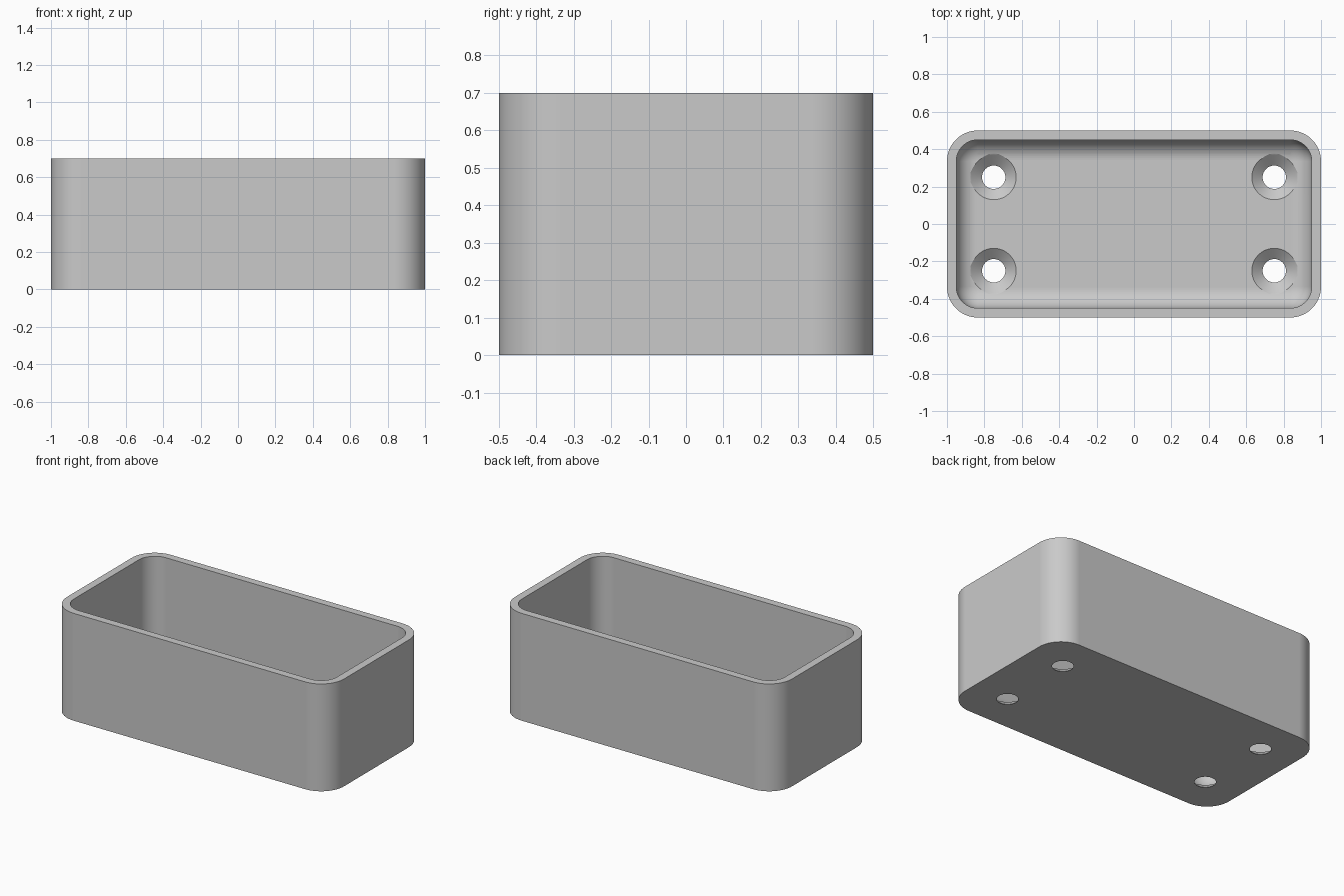
import bpy, bmesh
from math import sin, cos, pi

if "Cube" in bpy.data.objects:
    bpy.data.objects.remove(bpy.data.objects["Cube"])

HALF_X, HALF_Y, HEIGHT = 1.0, 0.5, 0.7
CORNER, WALL, FLOOR, FILLET = 0.165, 0.05, 0.05, 0.11
SEGMENTS = 14

grey = bpy.data.materials.new("plain grey")
grey.use_nodes = True
colour = (0.59, 0.59, 0.59, 1)
grey.diffuse_color = colour
grey.node_tree.nodes["Principled BSDF"].inputs["Base Color"].default_value = colour


def rounded_rectangle(inset, z):
    """Outline of the tray moved inwards by inset, at height z."""
    radius = CORNER - inset
    points = []
    for quarter, (sx, sy) in enumerate([(1, 1), (-1, 1), (-1, -1), (1, -1)]):
        for i in range(SEGMENTS + 1):
            a = (quarter + i / SEGMENTS) * pi / 2
            points.append((sx * (HALF_X - CORNER) + radius * cos(a),
                           sy * (HALF_Y - CORNER) + radius * sin(a), z))
    return points


def circle(x, y, radius, z, count=64):
    return [(x + radius * cos(2 * pi * i / count),
             y + radius * sin(2 * pi * i / count), z) for i in range(count)]


def loft(name, rings):
    """Closed solid through a stack of matching rings."""
    bm = bmesh.new()
    loops = [[bm.verts.new(p) for p in ring] for ring in rings]
    for low, high in zip(loops, loops[1:]):
        for i in range(len(low)):
            j = (i + 1) % len(low)
            bm.faces.new((low[i], low[j], high[j], high[i]))
    bm.faces.new(loops[0][::-1])
    bm.faces.new(loops[-1])
    bmesh.ops.recalc_face_normals(bm, faces=bm.faces)
    mesh = bpy.data.meshes.new(name)
    bm.to_mesh(mesh)
    bm.free()
    mesh.materials.append(grey)
    obj = bpy.data.objects.new(name, mesh)
    bpy.context.collection.objects.link(obj)
    return obj


# Tray: outer wall, flat rim, inner wall, then a fillet down to the floor
rings = [rounded_rectangle(0, 0), rounded_rectangle(0, HEIGHT),
         rounded_rectangle(WALL, HEIGHT)]
for i in range(SEGMENTS + 1):
    a = i / SEGMENTS * pi / 2
    rings.append(rounded_rectangle(WALL + FILLET * (1 - cos(a)),
                                   FLOOR + FILLET * (1 - sin(a))))
tray = loft("tray", rings)
bpy.context.view_layer.objects.active = tray
tray.select_set(True)

# Four countersunk screw holes: cones that widen upwards through the floor
HOLE, SINK = 0.0625, 0.12
for x in (-0.75, 0.75):
    for y in (-0.25, 0.25):
        cutter = loft("hole_cutter", [
            circle(x, y, HOLE, -FLOOR), circle(x, y, HOLE, 0.001),
            circle(x, y, SINK, FLOOR), circle(x, y, 2 * SINK - HOLE, 2 * FLOOR)])
        cutter.hide_render = True
        cut = tray.modifiers.new("screw_hole", "BOOLEAN")
        cut.operation = "DIFFERENCE"
        cut.solver = "EXACT"
        cut.object = cutter
        bpy.ops.object.modifier_apply(modifier=cut.name)
        bpy.data.objects.remove(cutter)

# Smooth corners and fillet, with the flat walls kept flat
bpy.ops.object.shade_smooth_by_angle(angle=pi / 9)
flat_walls = tray.modifiers.new("flat_walls", "WEIGHTED_NORMAL")
flat_walls.keep_sharp = True
